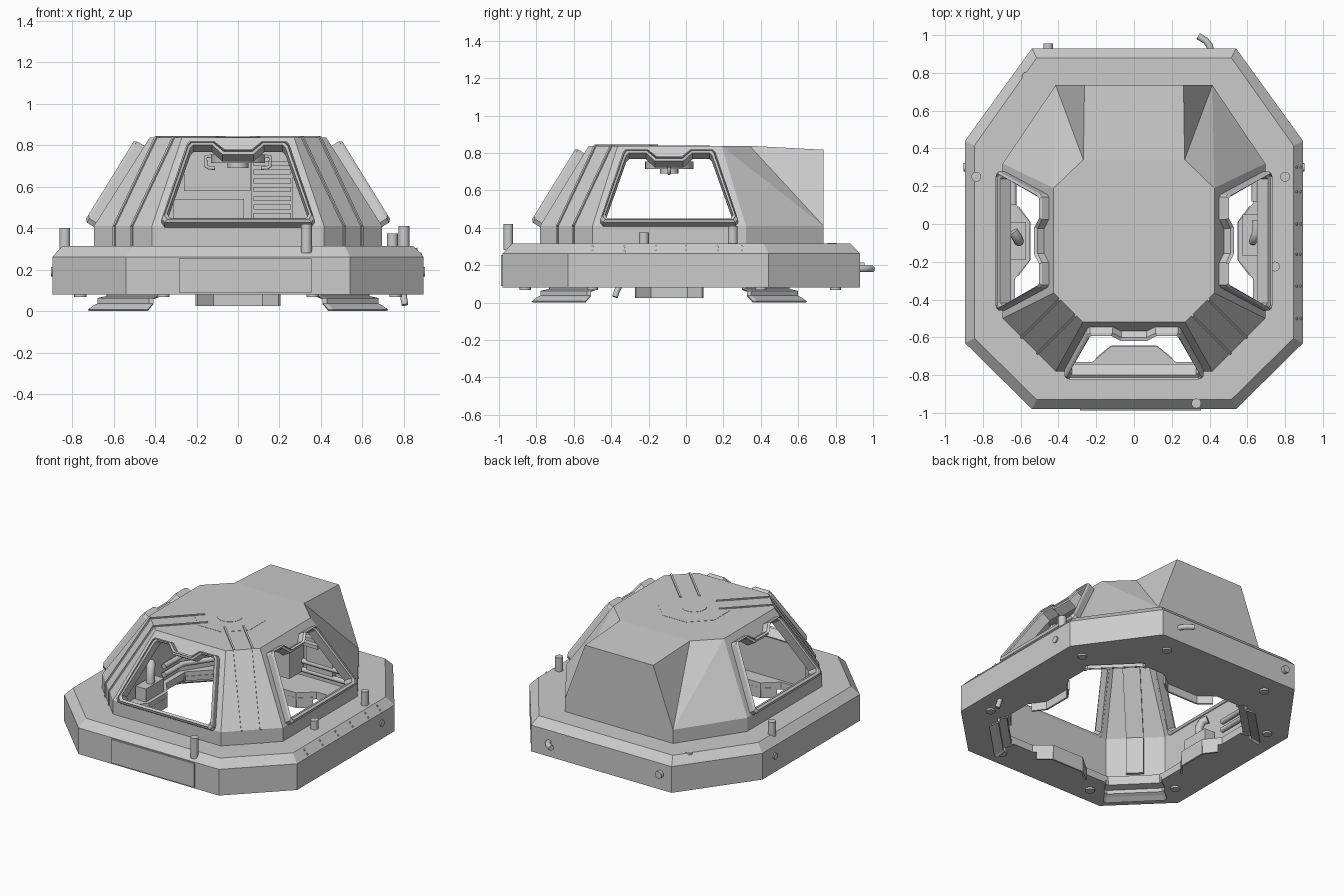
import bpy, bmesh, math
from mathutils import Vector as V

if "Cube" in bpy.data.objects:
    bpy.data.objects.remove(bpy.data.objects["Cube"])

CY = -0.09                      # centre of the dome in y
S2 = math.sqrt(0.5)


def finish(bm, name):
    bmesh.ops.recalc_face_normals(bm, faces=bm.faces)
    me = bpy.data.meshes.new(name)
    bm.to_mesh(me)
    bm.free()
    ob = bpy.data.objects.new(name, me)
    bpy.context.collection.objects.link(ob)
    return ob


def add_hull(bm, pts):
    vs = [bm.verts.new(p) for p in pts]
    r = bmesh.ops.convex_hull(bm, input=vs)
    junk = {g for k in ("geom_interior", "geom_unused") for g in r[k] if isinstance(g, bmesh.types.BMVert)}
    bmesh.ops.delete(bm, geom=list(junk), context='VERTS')


def hull(name, pts):
    bm = bmesh.new()
    add_hull(bm, pts)
    bmesh.ops.dissolve_limit(bm, angle_limit=0.01, verts=bm.verts, edges=bm.edges)
    return finish(bm, name)


def loft(name, loops, ring=False):
    """Skin closed loops; ring joins last to first, otherwise both ends are capped."""
    bm = bmesh.new()
    rows = [[bm.verts.new(p) for p in l] for l in loops]
    n = len(rows[0])
    for a, b in zip(rows, rows[1:] + (rows[:1] if ring else [])):
        for i in range(n):
            bm.faces.new((a[i], a[(i + 1) % n], b[(i + 1) % n], b[i]))
    if not ring:
        bm.faces.new(rows[0])
        bm.faces.new(rows[-1])
    return finish(bm, name)


def box(name, c, s):
    return hull(name, [(c[0] + i * s[0] / 2, c[1] + j * s[1] / 2, c[2] + k * s[2] / 2)
                       for i in (-1, 1) for j in (-1, 1) for k in (-1, 1)])


def rod(name, a, b, r, seg=16):
    a, b = V(a), V(b)
    bpy.ops.mesh.primitive_cylinder_add(vertices=seg, radius=r, depth=(b - a).length, location=(a + b) / 2,
                                        rotation=(b - a).to_track_quat('Z', 'Y').to_euler())
    ob = bpy.context.object
    ob.name = name
    bpy.ops.object.shade_smooth_by_angle()
    return ob


def tube(name, path, r):
    cu = bpy.data.curves.new(name, 'CURVE')
    cu.dimensions, cu.bevel_depth, cu.bevel_resolution, cu.use_fill_caps = '3D', r, 3, True
    sp = cu.splines.new('POLY')
    sp.points.add(len(path) - 1)
    for p, q in zip(sp.points, path):
        p.co = (*q, 1)
    ob = bpy.data.objects.new(name, cu)
    bpy.context.collection.objects.link(ob)
    return ob


def strap(name, path, t, width, thick):
    """Flat band along a path; t is its width direction."""
    bm = bmesh.new()
    for a, b in zip(path, path[1:]):
        a, b, t = V(a), V(b), V(t).normalized()
        n = (b - a).cross(t).normalized() * thick / 2
        add_hull(bm, [p + t * width / 2 * i + n * j for p in (a, b) for i in (-1, 1) for j in (-1, 1)])
    return finish(bm, name)


def cut(ob, cutter, op='DIFFERENCE'):
    m = ob.modifiers.new("cut", 'BOOLEAN')
    m.operation, m.solver, m.object = op, 'EXACT', cutter
    bpy.context.view_layer.objects.active = ob
    bpy.ops.object.modifier_apply(modifier=m.name)


# Octagonal base
def octagon(x1, x2, yf, yf2, yb2, yb, z):
    return [(x1, yf, z), (x2, yf2, z), (x2, yb2, z), (x1, yb, z),
            (-x1, yb, z), (-x2, yb2, z), (-x2, yf2, z), (-x1, yf, z)]


def base_loop(i, z):
    return octagon(.54 - i * .5, .895 - i, -.98 + i, -.63 + i * .5, .44 - i * .5, .93 - i, z)


base = loft("base_ring", [base_loop(0, .08), base_loop(0, .262), base_loop(.05, .315)])


# Faceted dome joined with the squared-off rear housing; t insets it for the cavity
def dome_solid(name, t, z0):
    pts = []
    for z in (z0, .41):
        pts += octagon(.415 - t * .5, .695 - t, -.78 + t, -.5 + t * .4, .32 - t * .4, .735 - t, z)
    pts += octagon(.27 - t * .4, .425 - t * .5, -.52 + t * .5, -.365 + t * .4, .19 - t * .4, .34 - t * .4, .838 - t)
    ob = hull(name, pts)
    rear = hull("housing", [p for s in (-1, 1) for p in (
        (s * (.268 - t * .4), .34 - t, .838 - t), (s * (.262 - t * .4), .735 - t, .817 - t),
        (s * (.415 - t * .5), .735 - t, .41), (s * (.415 - t * .5), .735 - t, z0), (s * .25, .30, z0))])
    cut(ob, rear, 'UNION')
    bpy.data.objects.remove(rear)
    return ob


dome = dome_solid("dome_shell", 0, .30)
cavity = dome_solid("cavity_cutter", .03, .13)
cutters = [cavity]
cut(dome, cavity)
cut(base, cavity)

# Notched floor opening with inward tabs on each side
q = [(.12, .555), (.22, .64), (.40, .64), (.63, .41), (.63, .2), (.55, .1)]
outline = [(x, -y) for x, y in q] + q[::-1]
outline += [(-x, y) for x, y in q] + [(-x, -y) for x, y in q[::-1]]
hole = loft("floor_cutter", [[(x, CY + y, z) for x, y in outline] for z in (0, .2)])
cutters.append(hole)
cut(base, hole)


# Windows: frame and opening on the front and both sides
def on_face(d, u, z, n):
    d = V((d[0], d[1], 0))
    t = V((-d.y, d.x, 0))
    r = .69 - (z - .41) * .616
    nrm = (d + V((0, 0, .616))).normalized()
    return V((0, CY, z)) + d * r + t * u + nrm * n


def window_outline(b, top, zb, zt, notch, zn):
    c = .014
    half = [(b - c, zb), (b, zb + c * 1.4), (top, zt - c), (top - c, zt), (notch + .05, zt), (notch, zn)]
    return half + [(-u, z) for u, z in half[::-1]]


outer = window_outline(.368, .247, .405, .797, .065, .758)
mid = window_outline(.356, .239, .416, .790, .07, .748)
inner = window_outline(.342, .229, .430, .782, .075, .737)
for name, d in (("front", (0, -1)), ("left", (-1, 0)), ("right", (1, 0))):
    c = loft(name + "_window_cutter", [[on_face(d, u, z, n) for u, z in inner] for n in (-.14, .12)])
    cutters.append(c)
    cut(dome, c)
    prof = [(outer, -.02), (outer, .042), (mid, .055), (mid, .042), (inner, .036), (inner, -.03), (mid, -.03)]
    loft(name + "_window_frame", [[on_face(d, u, z, n) for u, z in o] for o, n in prof], ring=True)
for c in cutters:
    bpy.data.objects.remove(c)

# Ribs running over the roof and down the front diagonals, with an inner strap
for s, side in ((-1, "left"), (1, "right")):
    d, t = V((s * S2, -S2, 0)), V((s * S2, S2, 0))
    o = V((0, CY, 0))
    path = [o + d * r + V((0, 0, z)) for r, z in ((.15, .838), (.497, .838), (.782, .41), (.782, .31))]
    for k in (-1, 1):
        strap(f"{side}_rib_{k}", [p + t * .06 * k for p in path], t, .012, .014)
    strap(side + "_inner_strap", [o + d * r + V((0, 0, z)) for r, z in ((.3, .79), (.45, .79), (.73, .40), (.73, .14))],
          t, .11, .02)

# Roof hatch disc and hanging lamp assembly
rod("roof_hatch", (0, CY, .83), (0, CY, .841), .08, 32)
plate = rod("roof_plate", (0, CY, .83), (0, CY, .8395), .235, 8)
plate.rotation_euler.z += math.pi / 8
rod("lamp_mount", (0, CY, .74), (0, CY, .815), .09, 24)
rod("lamp_body", (0, CY, .715), (0, CY, .755), .13, 24)
rod("lamp_lens", (0, CY, .69), (0, CY, .72), .05, 16)
for s in (-1, 1):
    tube(f"lamp_handle_{s}", [(s * x, CY, z) for x, z in ((.1, .75), (.155, .745), (.155, .70), (.14, .69), (.11, .69))], .009)

# Flared corner flanges under the base
for sx in (-1, 1):
    for sy in (-1, 1):
        bm = bmesh.new()
        rows = [[bm.verts.new((sx * x * k, CY + sy * y * k, z)) for x, y in ((.38, .64), (.40, .64), (.63, .41), (.63, .39))]
                for k, z in ((1, .10), (1.0, .07), (1.07, .06), (1.07, .035), (1.10, .025), (1.145, .004))]
        for a, b in zip(rows, rows[1:]):
            for i in range(3):
                bm.faces.new((a[i], a[i + 1], b[i + 1], b[i]))
        f = finish(bm, f"flange_{sx}_{sy}")
        m = f.modifiers.new("thick", 'SOLIDIFY')
        m.thickness, m.offset = .008, 0

# Thin lips around the inward tabs of the floor opening
for s in (-1, 1):
    for name, pts in (("cross", ((-.20, .625), (-.12, .56), (.12, .56), (.20, .625))),
                      ("side", ((-.18, .615), (-.1, .555), (.1, .555), (.18, .615)))):
        p = [(a, CY + s * b, .06) if name == "cross" else (s * b, CY + a, .06) for a, b in pts]
        strap(f"{name}_tab_lip_{s}", p, (0, 0, 1), .07, .012)

# Posts, stubs and hose on the base
for i, (x, y, z0, z1) in enumerate(((.33, -.95, .28, .42), (-.835, .25, .28, .40), (.745, -.225, .29, .375), (.80, .25, .28, .41))):
    rod(f"post_{i}", (x, y, z0), (x, y, z1), .026)
rod("rear_cap", (-.57, .78, .29), (-.57, .78, .318), .024)
rod("rear_stub", (-.455, .90, .19), (-.455, .955, .19), .025)
for s in (-1, 1):
    rod(f"side_stub_{s}", (s * .87, .30, .19), (s * .903, .30, .19), .022)
tube("rear_hose", [(.41, .90, .18), (.40, .945, .18), (.38, .97, .18), (.34, .995, .18)], .018)
box("front_panel", (.035, -.98, .172), (.64, .016, .165))
for i, y in enumerate((-.5, -.33, -.16, 0, .17, .3)):
    for z, x in ((.272, .882), (.295, .862)):
        rod(f"rivet_{i}_{z}", (x - .02, y, z), (x + .004, y, z + .004), .007, 8)
for i, (x, y) in enumerate(((-.36, -.86), (.36, -.86), (.76, -.5), (.76, .4), (-.76, -.5), (-.76, .4), (-.4, .8), (.4, .8))):
    rod(f"foot_{i}", (x, y, .068), (x, y, .09), .03)
tube("right_drain", [(.80, -.35, .10), (.80, -.37, .06), (.805, -.38, .03)], .016)

# Vent bolts on the rear diagonal facets
for s in (-1, 1):
    for k in (0, 1):
        p = V((s * (.41 + .035 * k), .34 - .045 * k, .70))
        n = V((s * .62, .5, .55)).normalized()
        rod(f"vent_bolt_{s}_{k}", p - n * .03, p + n * .012, .018, 12)

# Rear cabinets, louvres and wall pipes inside
box("rear_cabinet", (-.10, .60, .68), (.32, .16, .20))
box("lower_cabinet", (-.14, .60, .36), (.34, .16, .36))
for i in range(7):
    box(f"louvre_{i}", (.165, .58, .46 + i * .042), (.18, .14, .024))
box("louvre_back", (.165, .68, .5), (.2, .04, .6))
box("right_cabinet", (.615, -.06, .19), (.08, .22, .18))
box("left_cabinet", (-.615, CY, .17), (.08, .20, .10))
tube("left_elbow", [(-.61, CY, .2), (-.61, CY, .28), (-.62, CY + .02, .32), (-.64, CY + .05, .33)], .027)
tube("right_elbow", [(.63, -.09, .28), (.63, -.09, .34), (.645, -.05, .36), (.65, .02, .36)], .022)
for z in (.19, .25):
    tube(f"wall_pipe_{z}", [(-.64, .1, z), (-.64, .30, z), (-.39, .67, z), (.39, .67, z), (.64, .30, z), (.64, .12, z)], .018)
